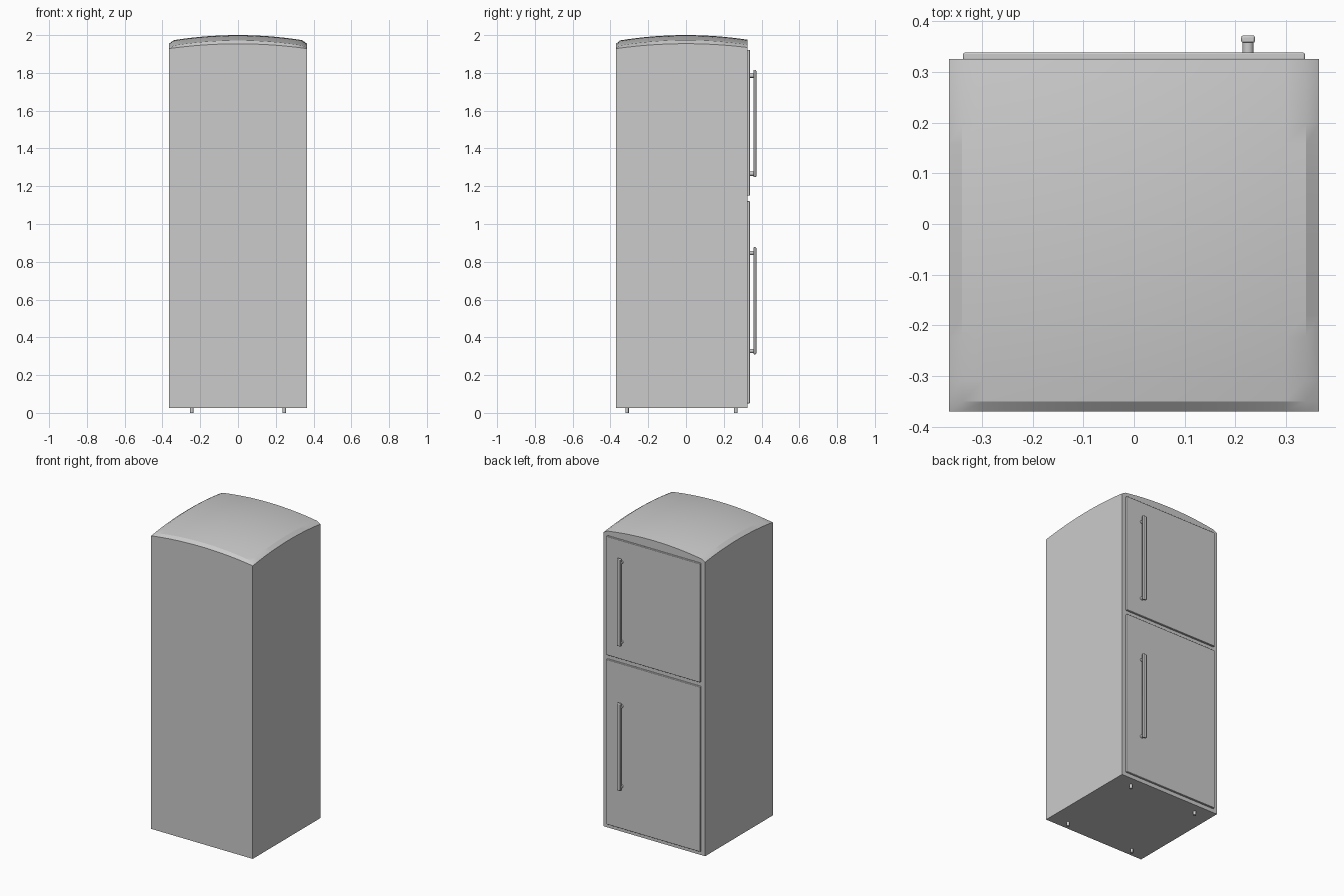
import bpy, bmesh, math
from mathutils import Matrix

if "Cube" in bpy.data.objects:
    bpy.data.objects.remove(bpy.data.objects["Cube"])


def finish(bm, name, bevel=0, segments=2, smooth=True):
    bmesh.ops.recalc_face_normals(bm, faces=bm.faces)
    me = bpy.data.meshes.new(name)
    bm.to_mesh(me)
    bm.free()
    ob = bpy.data.objects.new(name, me)
    bpy.context.collection.objects.link(ob)
    if bevel:
        m = ob.modifiers.new("bevel", "BEVEL")
        m.width, m.segments = bevel, segments
    if smooth:
        bpy.ops.object.select_all(action="DESELECT")
        ob.select_set(True)
        bpy.context.view_layer.objects.active = ob
        bpy.ops.object.shade_smooth_by_angle(angle=math.radians(25))
    return ob


def box(name, x, y, z, bevel=0, segments=2):
    """Box from (min, max) pairs."""
    bm = bmesh.new()
    bmesh.ops.create_cube(bm, size=1)
    for v in bm.verts:
        for i, (a, b) in enumerate((x, y, z)):
            v.co[i] = a if v.co[i] < 0 else b
    return finish(bm, name, bevel, segments)


def cylinder(name, radius, length, centre, along_y=False):
    bm = bmesh.new()
    m = Matrix.Translation(centre)
    if along_y:
        m = m @ Matrix.Rotation(math.pi / 2, 4, "X")
    bmesh.ops.create_cone(bm, cap_ends=True, segments=16, radius1=radius,
                          radius2=radius, depth=length, matrix=m)
    return finish(bm, name)


# Cabinet: domed top with a sloped rim on front and sides, flat on the door side
N = 16
xs = [-0.365] + [-0.339 + 0.678 * i / N for i in range(N + 1)] + [0.365]
ys = [-0.37] + [-0.35 + 0.675 * i / N for i in range(N + 1)]


def top_height(x, y):
    r2 = x * x + y * y
    on_rim = abs(x) > 0.35 or y < -0.36
    return 1.98 - 0.19 * r2 if on_rim else 2.0 - 0.23 * r2


bm = bmesh.new()
grid = [[bm.verts.new((x, y, top_height(x, y))) for x in xs] for y in ys]
for r0, r1 in zip(grid, grid[1:]):
    for i in range(len(xs) - 1):
        bm.faces.new((r0[i], r0[i + 1], r1[i + 1], r1[i]))
rim = [e for e in bm.edges if e.is_boundary]
skirt = bmesh.ops.extrude_edge_only(bm, edges=rim)["geom"]
for v in skirt:
    if isinstance(v, bmesh.types.BMVert):
        v.co.z = 0.025
bmesh.ops.holes_fill(bm, edges=[e for e in bm.edges if e.is_boundary], sides=0)
finish(bm, "cabinet")

# Doors, each with a bar handle on two posts
HX = 0.225
for label, z0, z1, h0, h1 in (("lower", 0.05, 1.122, 0.31, 0.877),
                              ("upper", 1.15, 1.922, 1.248, 1.815)):
    box(label + "_door", (-0.337, 0.337), (0.323, 0.338), (z0, z1), 0.003)
    box(label + "_handle_bar", (HX - 0.0135, HX + 0.0135), (0.357, 0.372),
        (h0, h1), 0.004)
    for end, z in (("bottom", h0 + 0.018), ("top", h1 - 0.03)):
        cylinder(f"{label}_handle_{end}_post", 0.011, 0.03,
                 (HX, 0.35, z), along_y=True)

# Feet
for x in (-0.245, 0.245):
    for y in (-0.312, 0.264):
        cylinder("foot", 0.009, 0.03, (x, y, 0.015))
